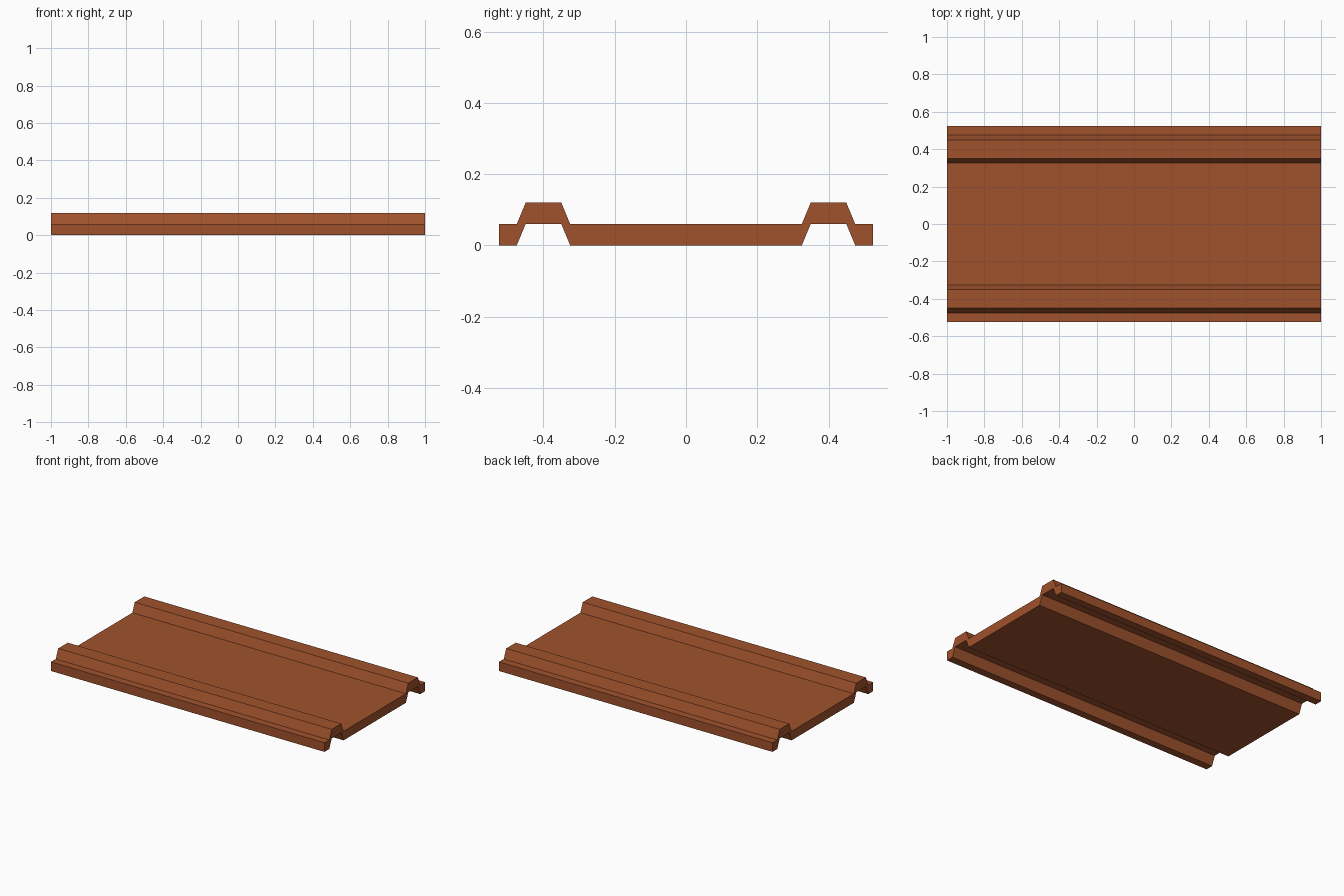
import bpy
import bmesh

if "Cube" in bpy.data.objects:
    bpy.data.objects.remove(bpy.data.objects["Cube"], do_unlink=True)

LENGTH = 2.0
THICKNESS = 0.06

# Rust brown paint
paint = bpy.data.materials.new("rust_brown")
paint.use_nodes = True
color = (0.352, 0.084, 0.026, 1.0)
paint.diffuse_color = color
paint.node_tree.nodes["Principled BSDF"].inputs["Base Color"].default_value = color

# Half of the underside profile (y, z): outer lip, raised rib, edge of the flat pan
half = [(-0.525, 0), (-0.475, 0), (-0.45, 0.06), (-0.35, 0.06), (-0.325, 0)]
lower = half + [(-y, z) for y, z in reversed(half)]
upper = [(y, z + THICKNESS) for y, z in reversed(lower)]

# Closed cross-section extruded along the length of the sheet
bm = bmesh.new()
section = bm.faces.new([bm.verts.new((-LENGTH / 2, y, z)) for y, z in lower + upper])
extruded = bmesh.ops.extrude_face_region(bm, geom=[section], use_keep_orig=True)
moved = [v for v in extruded["geom"] if isinstance(v, bmesh.types.BMVert)]
bmesh.ops.translate(bm, verts=moved, vec=(LENGTH, 0, 0))
bmesh.ops.recalc_face_normals(bm, faces=bm.faces[:])

mesh = bpy.data.meshes.new("ribbed_panel")
bm.to_mesh(mesh)
bm.free()
mesh.materials.append(paint)
panel = bpy.data.objects.new("ribbed_panel", mesh)
bpy.context.collection.objects.link(panel)
